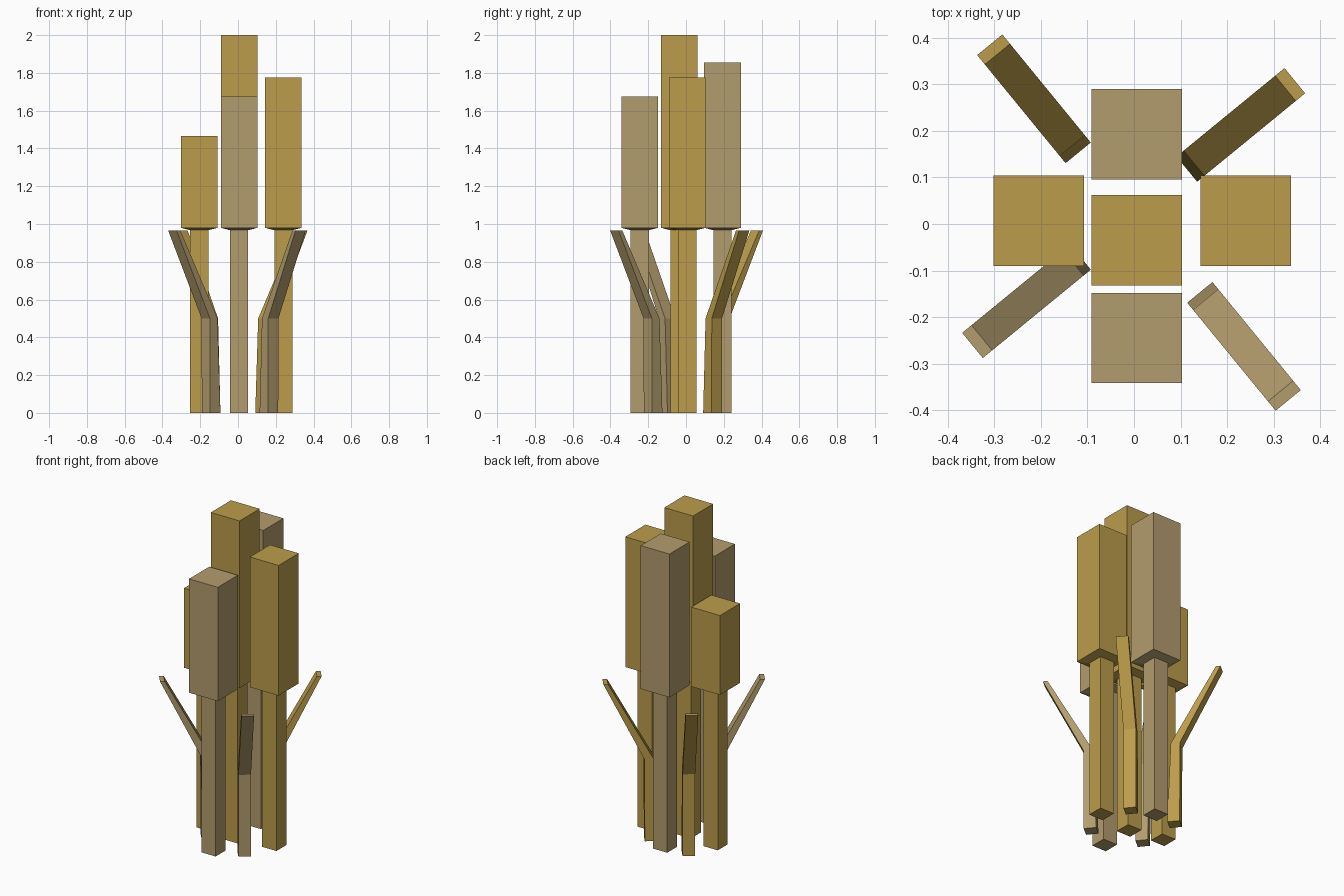
import bpy
from math import cos, sin, radians
from mathutils import Vector

if "Cube" in bpy.data.objects:
    bpy.data.objects.remove(bpy.data.objects["Cube"])


def material(name, rgb):
    m = bpy.data.materials.new(name)
    m.diffuse_color = (*rgb, 1)
    m.use_nodes = True
    m.node_tree.nodes["Principled BSDF"].inputs["Base Color"].default_value = m.diffuse_color
    return m


GOLD = material("gold", (0.50, 0.335, 0.07))
TAN = material("tan", (0.45, 0.335, 0.155))


def loft(name, rings, mat):
    """Closed flat-faced solid through a stack of four-cornered rings."""
    verts = [v for r in rings for v in r]
    n = len(rings)
    faces = [(3, 2, 1, 0), tuple(range(4 * n - 4, 4 * n))]
    for k in range(n - 1):
        for i in range(4):
            j = (i + 1) % 4
            faces.append((4 * k + i, 4 * k + j, 4 * k + 4 + j, 4 * k + 4 + i))
    mesh = bpy.data.meshes.new(name)
    mesh.from_pydata(verts, [], faces)
    mesh.materials.append(mat)
    obj = bpy.data.objects.new(name, mesh)
    bpy.context.collection.objects.link(obj)


def stalk(name, x, y, top, mat):
    # square stem flaring abruptly into a thicker square head
    stem, head = 0.048, 0.097
    rings = [[(x + sx * h, y + sy * h, z)
              for sx, sy in ((-1, -1), (1, -1), (1, 1), (-1, 1))]
             for z, h in ((0, stem), (0.967, stem), (0.98, head), (top, head))]
    loft(name, rings, mat)


def leaf(name, x, y, angle, mat):
    # upright blade that bends outward halfway and thins toward the tip
    out = Vector((cos(radians(angle)), sin(radians(angle)), 0))
    side = Vector((-out.y, out.x, 0)) * 0.035
    base = Vector((x, y, 0))
    rings = []
    for z, inner, outer in ((0, 0, 0.07), (0.5, 0.02, 0.072), (0.965, 0.274, 0.30)):
        c = base + Vector((0, 0, z))
        rings.append([c + out * inner - side, c + out * outer - side,
                      c + out * outer + side, c + out * inner + side])
    loft(name, rings, mat)


# Stalks
stalk("centre_stalk", 0.006, -0.035, 2.0, GOLD)
stalk("left_stalk", -0.205, 0.007, 1.465, GOLD)
stalk("right_stalk", 0.24, 0.007, 1.775, GOLD)
stalk("front_stalk", 0.006, -0.245, 1.675, TAN)
stalk("back_stalk", 0.006, 0.193, 1.855, TAN)

# Leaves
leaf("back_right_leaf", 0.1135, 0.118, 39.3, GOLD)
leaf("back_left_leaf", -0.12, 0.153, 129.3, GOLD)
leaf("front_left_leaf", -0.115, -0.071, 219.3, TAN)
leaf("front_right_leaf", 0.1415, -0.147, 309.3, TAN)
